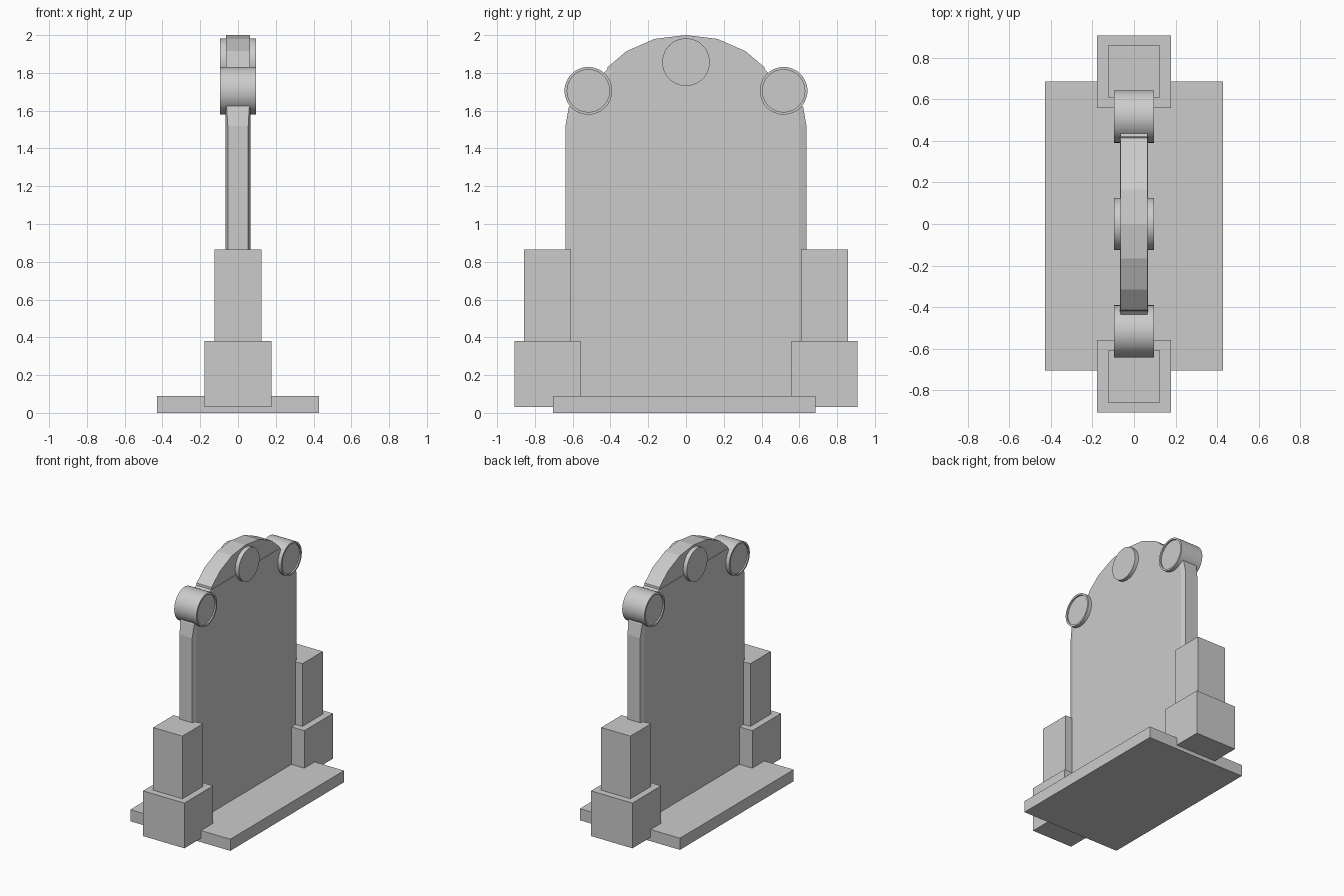
import bpy, bmesh, math
from mathutils import Matrix

if "Cube" in bpy.data.objects:
    bpy.data.objects.remove(bpy.data.objects["Cube"])


def make_object(name, bm):
    bmesh.ops.recalc_face_normals(bm, faces=bm.faces[:])
    mesh = bpy.data.meshes.new(name)
    bm.to_mesh(mesh)
    bm.free()
    obj = bpy.data.objects.new(name, mesh)
    bpy.context.collection.objects.link(obj)
    return obj


def box(name, x0, x1, y0, y1, z0, z1):
    bm = bmesh.new()
    size = Matrix.Diagonal((x1 - x0, y1 - y0, z1 - z0, 1))
    place = Matrix.Translation(((x0 + x1) / 2, (y0 + y1) / 2, (z0 + z1) / 2))
    bmesh.ops.create_cube(bm, size=1, matrix=place @ size)
    return make_object(name, bm)


def loft(name, rings):
    bm = bmesh.new()
    loops = [[bm.verts.new(p) for p in ring] for ring in rings]
    n = len(loops[0])
    for a, b in zip(loops, loops[1:]):
        for i in range(n):
            j = (i + 1) % n
            bm.faces.new((a[i], a[j], b[j], b[i]))
    bm.faces.new(loops[0])
    bm.faces.new(loops[-1])
    return make_object(name, bm)


def disc(name, y, z, profile, segments=48):
    # round part along x, profile is a list of (x, radius)
    rings = []
    for x, r in profile:
        rings.append([(x, y + r * math.cos(math.tau * i / segments),
                       z + r * math.sin(math.tau * i / segments))
                      for i in range(segments)])
    obj = loft(name, rings)
    for face in obj.data.polygons:
        face.use_smooth = True
    bpy.ops.object.select_all(action='DESELECT')
    obj.select_set(True)
    bpy.context.view_layer.objects.active = obj
    bpy.ops.object.shade_smooth_by_angle(angle=math.radians(30))
    return obj


# base plate
box("base", -0.428, 0.428, -0.705, 0.685, 0, 0.09)

# stepped pedestals and rimmed rolls on both sides
for side, s in (("left", -1), ("right", 1)):
    c = s * 0.733
    box(side + "_lower_block", -0.177, 0.177, c - 0.175, c + 0.175, 0.03, 0.38)
    box(side + "_upper_block", -0.125, 0.125, c - 0.125, c + 0.125, 0.38, 0.865)
    disc(side + "_shoulder_roll", s * 0.517, 1.705,
         [(-0.085, 0.112), (-0.096, 0.112), (-0.096, 0.126),
          (0.096, 0.126), (0.096, 0.112), (0.085, 0.112)])

# main slab with thinned side edges: (z, half width, edge half thickness)
rings = []
for z, w, e in ((0.05, 0.638, 0.054), (1.52, 0.638, 0.054), (1.62, 0.62, 0.06),
                (1.70, 0.54, 0.062), (1.815, 0.42, 0.064)):
    t, i = 0.067, w - 0.035
    rings.append([(t, -i, z), (t, i, z), (e, w, z), (-e, w, z),
                  (-t, i, z), (-t, -i, z), (-e, -w, z), (e, -w, z)])
loft("slab", rings)

# faceted arch crown
half = [(0.42, 1.80), (0.415, 1.83), (0.315, 1.915), (0.166, 1.98)]
outline = half + [(0, 2.0)] + [(-y, z) for y, z in reversed(half)]
loft("arch_crown", [[(x, y, z) for y, z in outline] for x in (-0.064, 0.064)])

# central round medallion
disc("medallion", 0, 1.857, [(-0.096, 0.126), (0.096, 0.126)])
